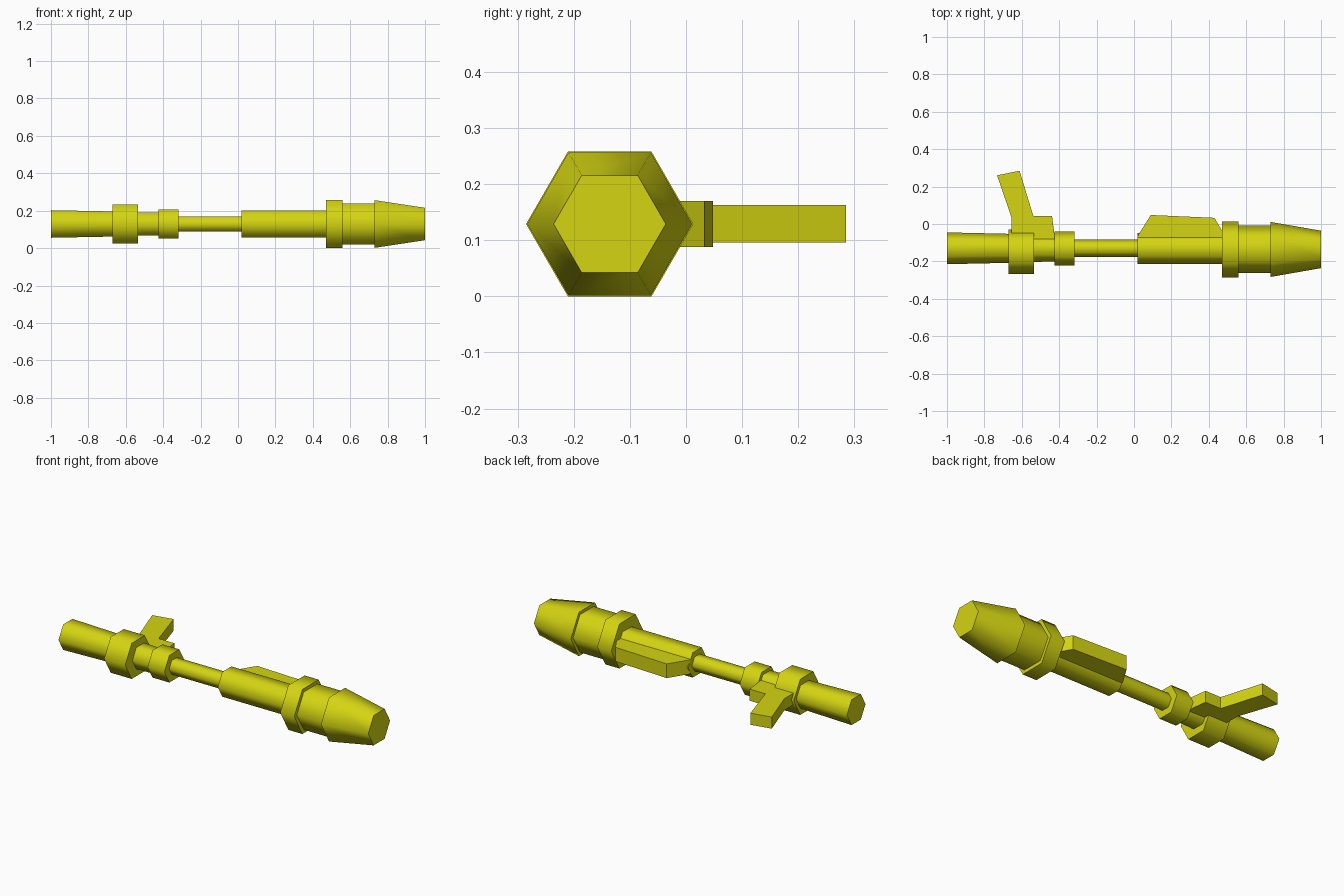
import bpy, bmesh, math

if "Cube" in bpy.data.objects:
    bpy.data.objects.remove(bpy.data.objects["Cube"])

yellow = bpy.data.materials.new("yellow")
yellow.diffuse_color = (0.66, 0.66, 0.006, 1)
yellow.use_nodes = True
yellow.node_tree.nodes["Principled BSDF"].inputs["Base Color"].default_value = yellow.diffuse_color

CZ = 0.129                      # height of the barrel axis


def finish(name, bm):
    bmesh.ops.recalc_face_normals(bm, faces=bm.faces)
    me = bpy.data.meshes.new(name)
    bm.to_mesh(me)
    bm.free()
    me.materials.append(yellow)
    ob = bpy.data.objects.new(name, me)
    bpy.context.collection.objects.link(ob)
    return ob


def hex_tube(name, cy, x0, r0, x1, r1):
    """Closed six-sided tube along x with corners pointing to +y and -y."""
    bm = bmesh.new()
    rings = []
    for x, r in ((x0, r0), (x1, r1)):
        rings.append([bm.verts.new((x, cy + r * math.cos(k * math.pi / 3),
                                    CZ + r * math.sin(k * math.pi / 3))) for k in range(6)])
    a, b = rings
    for k in range(6):
        j = (k + 1) % 6
        bm.faces.new((a[k], a[j], b[j], b[k]))
    bm.faces.new(a)
    bm.faces.new(b)
    ob = finish(name, bm)
    # soft sides, sharp end caps
    bpy.ops.object.select_all(action='DESELECT')
    ob.select_set(True)
    bpy.context.view_layer.objects.active = ob
    bpy.ops.object.shade_smooth_by_angle(angle=math.radians(65))


def plate(name, outline, z0, z1):
    """Flat outline in x, y extruded upward."""
    bm = bmesh.new()
    face = bm.faces.new([bm.verts.new((x, y, z0)) for x, y in outline])
    ext = bmesh.ops.extrude_face_region(bm, geom=[face])
    for v in ext["geom"]:
        if isinstance(v, bmesh.types.BMVert):
            v.co.z = z1
    finish(name, bm)


# Rear tube, collars and thin rod
hex_tube("rear_tube", -0.130, -1.0, 0.085, -0.60, 0.076)
hex_tube("neck_tube", -0.131, -0.60, 0.073, -0.40, 0.069)
hex_tube("rear_collar", -0.149, -0.67, 0.1195, -0.535, 0.1195)
hex_tube("small_collar", -0.130, -0.425, 0.091, -0.317, 0.091)
hex_tube("thin_rod", -0.130, -0.33, 0.047, 0.03, 0.047)

# Front body, ring and tapered muzzle
hex_tube("front_body", -0.131, 0.02, 0.083, 0.48, 0.083)
hex_tube("front_ring", -0.136, 0.47, 0.149, 0.56, 0.149)
hex_tube("muzzle_sleeve", -0.135, 0.55, 0.126, 0.74, 0.126)
hex_tube("muzzle_cone", -0.136, 0.73, 0.147, 1.0, 0.100)

# Side housing and angled grip
plate("side_housing", [(0.02, -0.13), (0.02, -0.063), (0.09, 0.048), (0.43, 0.033),
                       (0.47, -0.035), (0.47, -0.13)], 0.088, 0.170)
plate("grip", [(-0.655, -0.12), (-0.655, 0.035), (-0.732, 0.26), (-0.612, 0.285),
               (-0.538, 0.042), (-0.438, 0.042), (-0.423, -0.075), (-0.423, -0.12)],
      0.096, 0.163)
